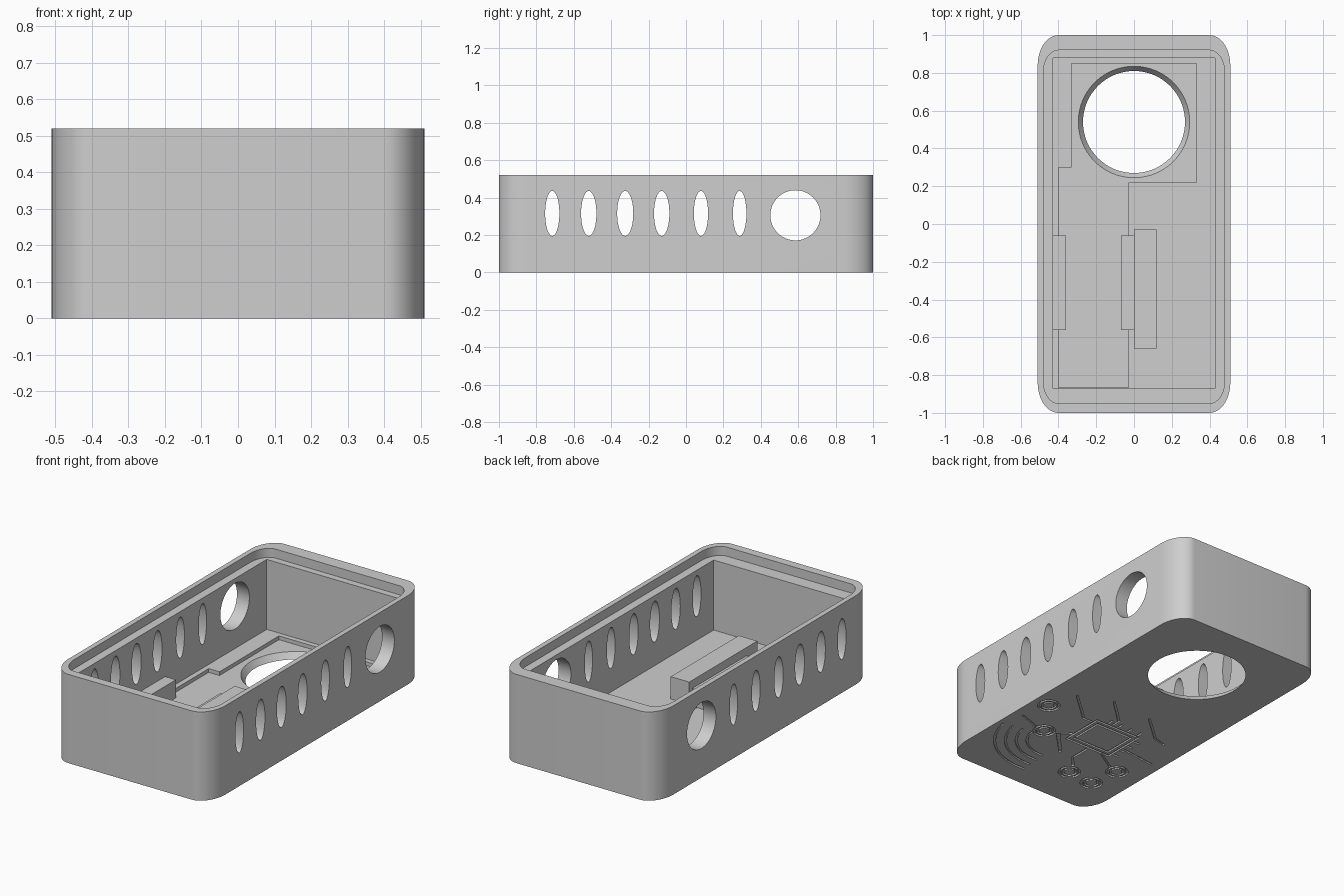
import bpy, bmesh
from math import sin, cos, pi, radians, atan2, hypot
from mathutils import Matrix, Vector

if "Cube" in bpy.data.objects:
    bpy.data.objects.remove(bpy.data.objects["Cube"], do_unlink=True)

grey = bpy.data.materials.new("plain grey")
grey.use_nodes = True
grey.diffuse_color = (0.62, 0.62, 0.62, 1)
for node in grey.node_tree.nodes:
    if node.type == 'BSDF_PRINCIPLED':
        node.inputs["Base Color"].default_value = grey.diffuse_color

scene = bpy.context.scene.collection


def finish(bm, name, coll=scene):
    bmesh.ops.recalc_face_normals(bm, faces=bm.faces)
    mesh = bpy.data.meshes.new(name)
    bm.to_mesh(mesh)
    bm.free()
    mesh.materials.append(grey)
    ob = bpy.data.objects.new(name, mesh)
    coll.objects.link(ob)
    return ob


def prism(name, points, z0, z1, coll=scene):
    bm = bmesh.new()
    face = bm.faces.new([bm.verts.new((x, y, z0)) for x, y in points])
    up = bmesh.ops.extrude_face_region(bm, geom=[face])["geom"]
    bmesh.ops.translate(bm, vec=(0, 0, z1 - z0),
                        verts=[v for v in up if isinstance(v, bmesh.types.BMVert)])
    return finish(bm, name, coll)


def box(name, x0, x1, y0, y1, z0, z1, coll=scene):
    return prism(name, [(x0, y0), (x1, y0), (x1, y1), (x0, y1)], z0, z1, coll)


def rounded(x0, x1, y0, y1, rx, ry, n=12):
    # rectangle outline with elliptical corners
    corners = [(x1 - rx, y1 - ry), (x0 + rx, y1 - ry), (x0 + rx, y0 + ry), (x1 - rx, y0 + ry)]
    return [(cx + rx * cos((q + i / n) * pi / 2), cy + ry * sin((q + i / n) * pi / 2))
            for q, (cx, cy) in enumerate(corners) for i in range(n + 1)]


def cone(name, r0, r1, depth, matrix, coll):
    bm = bmesh.new()
    bmesh.ops.create_cone(bm, cap_ends=True, segments=64, radius1=r0, radius2=r1,
                          depth=depth, matrix=matrix)
    return finish(bm, name, coll)


def side_hole(y, z, ry, rz):
    turn = Matrix.Rotation(pi / 2, 4, 'Y')
    m = Matrix.Translation((0, y, z)) @ Matrix.Diagonal((1, ry, rz, 1)) @ turn
    cone("side_hole_cutter", 1, 1, 1.4, m, cutters)


def arc(cx, cy, r, a0, a1, n=24):
    return [(cx + r * cos(radians(a0 + (a1 - a0) * i / n)),
             cy + r * sin(radians(a0 + (a1 - a0) * i / n))) for i in range(n + 1)]


def groove(path, closed=False, w=0.006):
    # shallow channel of constant width along a flat path
    pts = [Vector(p) for p in path]
    n = len(pts)
    bm = bmesh.new()
    rings = []
    for i, p in enumerate(pts):
        a = pts[i - 1] if closed or i else p
        b = pts[(i + 1) % n] if closed or i < n - 1 else p
        d = (b - a).normalized()
        into = (p - a).normalized() if a != p else d
        side = Vector((-d.y, d.x)) * (w / max(0.5, d.dot(into)))
        rings.append([bm.verts.new((p.x + s * side.x, p.y + s * side.y, z))
                      for s, z in ((-1, -0.02), (1, -0.02), (1, 0.009), (-1, 0.009))])
    for i in range(n if closed else n - 1):
        r, s = rings[i], rings[(i + 1) % n]
        for k in range(4):
            bm.faces.new((r[k], r[(k + 1) % 4], s[(k + 1) % 4], s[k]))
    if not closed:
        bm.faces.new(rings[0])
        bm.faces.new(rings[-1])
    finish(bm, "groove_cutter", cutters)


cutters = bpy.data.collections.new("cutters")
scene.children.link(cutters)

# Outer shell
shell = prism("case_shell", rounded(-0.51, 0.51, -1, 1, 0.11, 0.16), 0, 0.52)

# Cavity, lid rebate and recessed floor
box("cavity_cutter", -0.43, 0.43, -0.87, 0.88, 0.057, 0.5, cutters)
prism("rebate_cutter", rounded(-0.48, 0.48, -0.95, 0.92, 0.08, 0.12), 0.467, 0.6, cutters)
box("round_recess_cutter", -0.33, 0.33, 0.22, 0.85, 0.035, 0.1, cutters)
box("long_recess_cutter", -0.40, -0.03, -0.865, 0.3, 0.035, 0.11, cutters)

# Flared opening in the floor
cone("floor_hole_cutter", 0.245, 0.32, 0.105,
     Matrix.Translation((0, 0.54, 0.0175)), cutters)

# Vent slots and round port through both side walls
for y, r in zip((-0.715, -0.52, -0.325, -0.13, 0.08, 0.287),
                (0.038, 0.041, 0.043, 0.041, 0.038, 0.036)):
    side_hole(y, 0.315, r, 0.12)
side_hole(0.585, 0.305, 0.134, 0.134)

# Circuit pattern engraved on the underside
for x, y in ((0.41, -0.245), (0.25, -0.475), (-0.15, -0.735), (-0.32, -0.75), (-0.35, -0.565)):
    for r in (0.057, 0.036):
        groove(arc(x, y, r, 0, 345, 23), closed=True)
for k in (0, 0.03):
    groove([(-0.2 + k, -0.46 + k), (0.1 - k, -0.46 + k), (0.1 - k, -0.2 - k), (-0.2 + k, -0.2 - k)],
           closed=True)
for r in (0.2, 0.26, 0.32, 0.38):
    groove(arc(0.1, -0.49, r, -10, -95))
traces = [
    [(0.36, -0.06), (0.17, -0.23), (0.11, -0.23)],
    [(0.16, 0.02), (0.0, -0.13), (0.0, -0.19)],
    [(-0.11, 0.0), (-0.28, -0.15), (-0.36, -0.17)],
    [(-0.21, -0.35), (-0.45, -0.38)],
    [(0.11, -0.4), (0.17, -0.45), (0.03, -0.6)],
    [(0.45, -0.42), (0.31, -0.47)],
    [(-0.06, -0.47), (-0.06, -0.6), (-0.12, -0.67)],
    [(-0.16, -0.47), (-0.29, -0.55)],
]
for t in traces:
    groove(t)
for i in range(4):
    x = -0.16 + 0.07 * i
    groove([(x - 0.02, -0.19), (x - 0.02, -0.15)])
    groove([(-0.21, -0.43 + 0.06 * i), (-0.25, -0.43 + 0.06 * i)])

# Carve the shell and bake the result
mod = shell.modifiers.new("carve", 'BOOLEAN')
mod.operation = 'DIFFERENCE'
mod.operand_type = 'COLLECTION'
mod.collection = cutters
mod.solver = 'EXACT'
bpy.context.view_layer.update()
carved = bpy.data.meshes.new_from_object(shell.evaluated_get(bpy.context.evaluated_depsgraph_get()))
shell.modifiers.clear()
shell.data = carved
carved.materials.clear()
carved.materials.append(grey)
carved.polygons.foreach_set("material_index", [0] * len(carved.polygons))
for ob in list(cutters.objects):
    bpy.data.objects.remove(ob, do_unlink=True)
bpy.data.collections.remove(cutters)

# Holding ribs and support block on the floor
box("right_holding_rib", -0.435, -0.36, -0.56, -0.06, 0.03, 0.14)
box("left_holding_rib", -0.07, 0.0, -0.56, -0.06, 0.03, 0.14)
box("support_block", 0.0, 0.12, -0.66, -0.03, 0.05, 0.188)

# Smooth the curved walls, keep the edges crisp
bpy.ops.object.select_all(action='DESELECT')
shell.select_set(True)
bpy.context.view_layer.objects.active = shell
bpy.ops.object.shade_smooth_by_angle(angle=radians(30))
